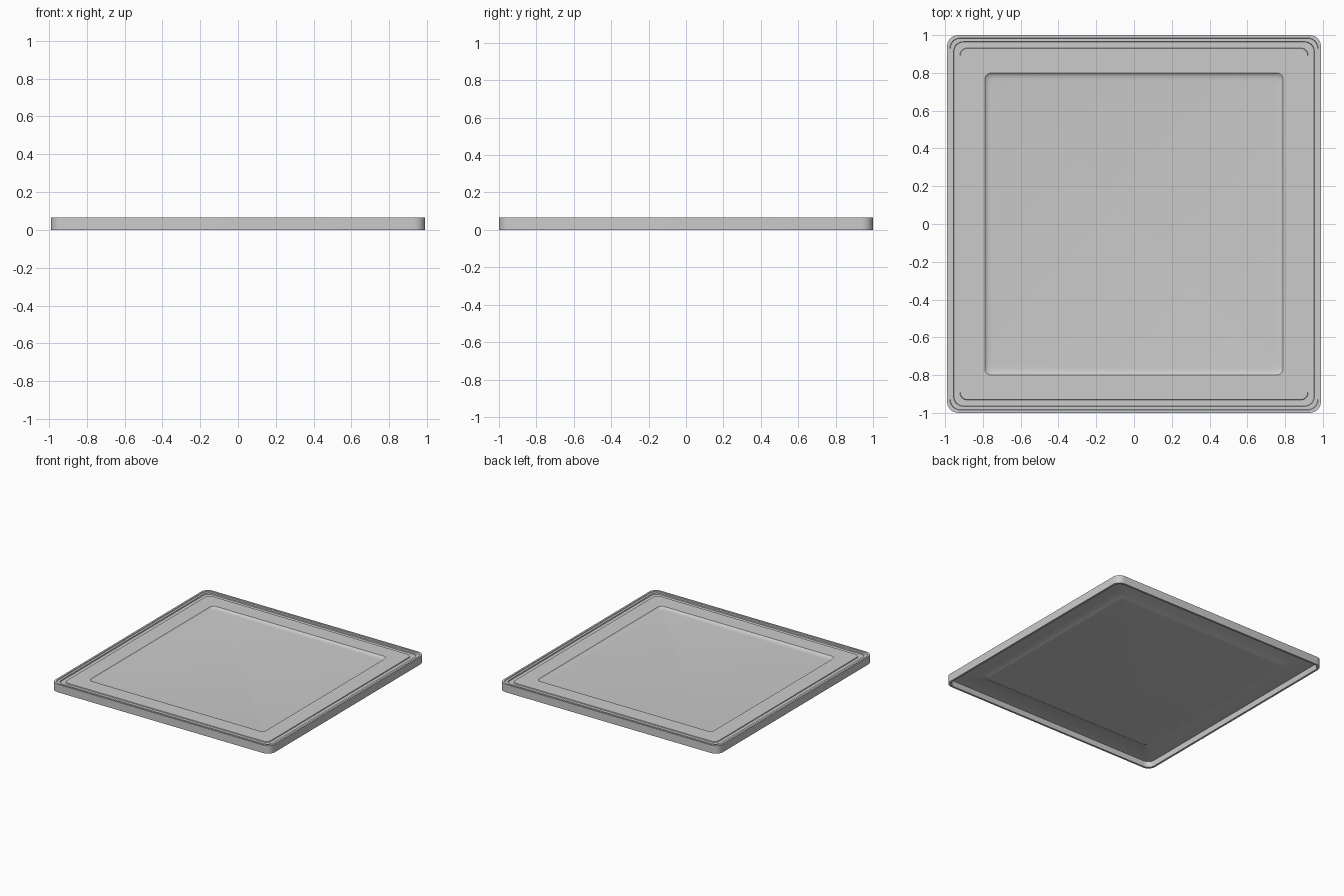
import bpy, bmesh, math

if "Cube" in bpy.data.objects:
    bpy.data.objects.remove(bpy.data.objects["Cube"])

HX, HY = 0.99, 1.0      # half sizes of the outer outline
SEG = 6                 # segments per rounded corner


def ring(bm, inset, z):
    """Rounded rectangle loop, inset from the outer outline."""
    r = 0.06 - inset * 0.3 if inset < 0.1 else 0.035
    hx, hy = HX - inset, HY - inset
    verts = []
    for k, (sx, sy) in enumerate([(1, 1), (-1, 1), (-1, -1), (1, -1)]):
        for i in range(SEG + 1):
            a = math.pi / 2 * (k + i / SEG)
            verts.append(bm.verts.new((sx * (hx - r) + r * math.cos(a),
                                       sy * (hy - r) + r * math.sin(a), z)))
    return verts


# Cross-section as (inset, height): outer wall, stepped rim, ledge, recess
top = [(0, 0), (0, 0.065), (0.015, 0.065), (0.017, 0.060), (0.035, 0.060),
       (0.037, 0.052), (0.068, 0.052), (0.070, 0.058), (0.200, 0.058),
       (0.206, 0.051), (0.218, 0.046), (0.235, 0.044)]
# Hollow underside: skirt inner wall, flat underside, shallow bulge
under = [(0.235, 0.034), (0.212, 0.036), (0.198, 0.044), (0.035, 0.044),
         (0.020, 0.044), (0.016, 0.0)]

bm = bmesh.new()
top_rings = [ring(bm, *p) for p in top]
under_rings = [ring(bm, *p) for p in under]


def bridge(a, b):
    n = len(a)
    for i in range(n):
        j = (i + 1) % n
        bm.faces.new((a[i], a[j], b[j], b[i]))


for rings in (top_rings, under_rings):
    for a, b in zip(rings, rings[1:]):
        bridge(a, b)
bridge(under_rings[-1], top_rings[0])      # bottom lip of the skirt
bm.faces.new(top_rings[-1])                # recessed panel
bm.faces.new(under_rings[0][::-1])         # panel underside
bmesh.ops.recalc_face_normals(bm, faces=bm.faces[:])

mesh = bpy.data.meshes.new("tray_lid")
bm.to_mesh(mesh)
bm.free()
lid = bpy.data.objects.new("tray_lid", mesh)
bpy.context.collection.objects.link(lid)
bpy.context.view_layer.objects.active = lid
lid.select_set(True)
bpy.ops.object.shade_smooth_by_angle(angle=math.radians(35))
